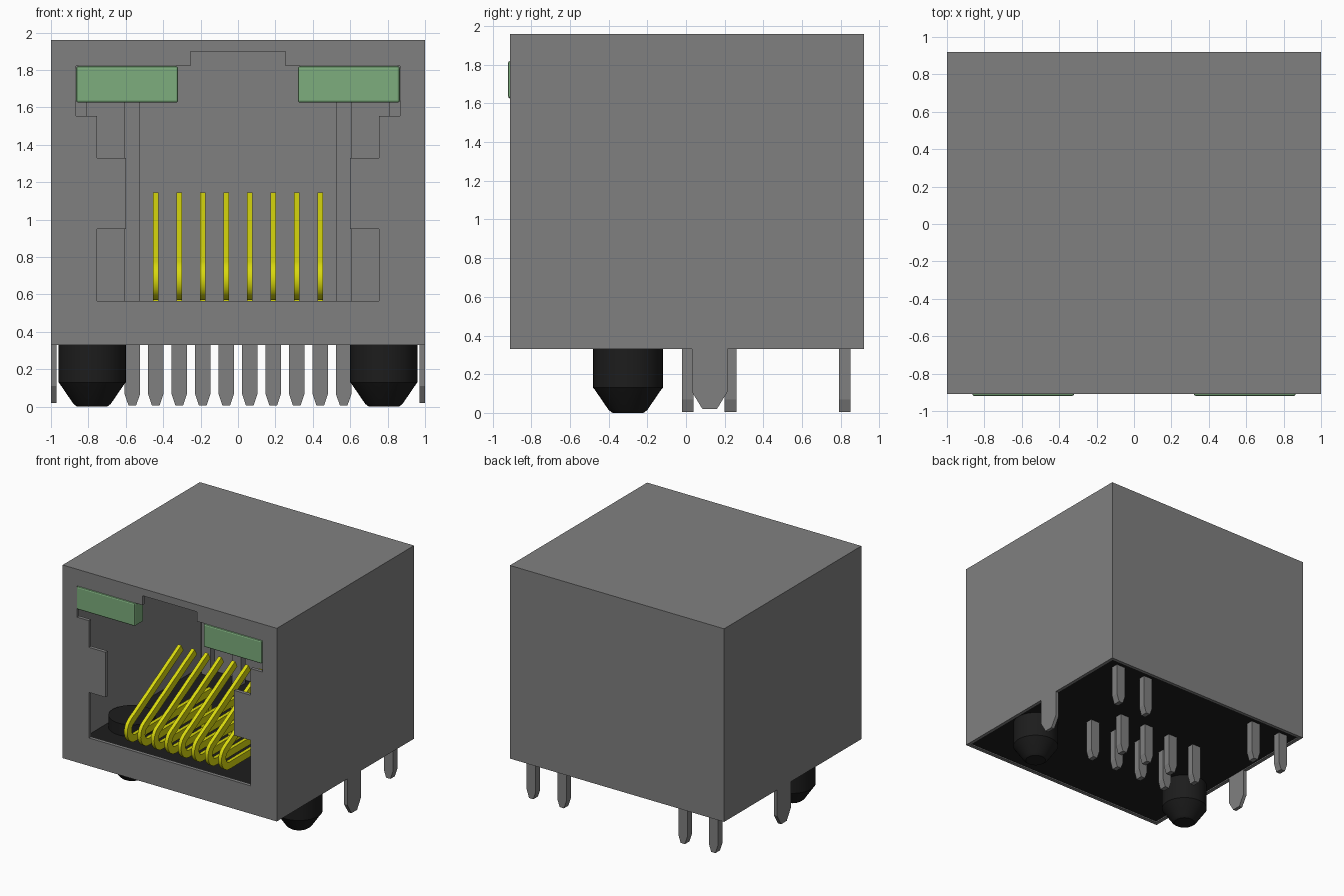
import bpy, bmesh, math

if "Cube" in bpy.data.objects:
    bpy.data.objects.remove(bpy.data.objects["Cube"], do_unlink=True)


def material(name, rgb):
    m = bpy.data.materials.new(name)
    m.use_nodes = True
    m.diffuse_color = (*rgb, 1)
    m.node_tree.nodes["Principled BSDF"].inputs["Base Color"].default_value = (*rgb, 1)
    return m


GREY = material("metal grey", (0.216, 0.216, 0.216))
BLACK = material("plastic black", (0.012, 0.012, 0.012))
YELLOW = material("contact yellow", (0.69, 0.69, 0.004))
GREEN = material("lamp green", (0.205, 0.42, 0.205))


def finish(name, bm, mat, smooth=False):
    bmesh.ops.recalc_face_normals(bm, faces=bm.faces)
    me = bpy.data.meshes.new(name)
    bm.to_mesh(me)
    bm.free()
    ob = bpy.data.objects.new(name, me)
    bpy.context.collection.objects.link(ob)
    me.materials.append(mat)
    bpy.ops.object.select_all(action="DESELECT")
    ob.select_set(True)
    bpy.context.view_layer.objects.active = ob
    if smooth:
        bpy.ops.object.shade_smooth_by_angle(angle=math.radians(35))
    return ob


def prism(name, pts, axis, lo, hi, mat, smooth=False):
    """Extrude an outline along x (points are y,z) or along y (points are x,z)."""
    bm = bmesh.new()
    vs = [bm.verts.new((lo, a, b) if axis == "x" else (a, lo, b)) for a, b in pts]
    face = bm.faces.new(vs)
    ext = bmesh.ops.extrude_face_region(bm, geom=[face])
    d = hi - lo
    bmesh.ops.translate(bm, verts=[v for v in ext["geom"] if isinstance(v, bmesh.types.BMVert)],
                        vec=(d, 0, 0) if axis == "x" else (0, d, 0))
    return finish(name, bm, mat, smooth)


def box(name, x, y, z, mat):
    return prism(name, [(x[0], z[0]), (x[1], z[0]), (x[1], z[1]), (x[0], z[1])],
                 "y", y[0], y[1], mat)


def apply_modifiers(ob):
    bpy.context.view_layer.objects.active = ob
    for m in list(ob.modifiers):
        bpy.ops.object.modifier_apply(modifier=m.name)


# Shield: thin box open underneath, with the stepped socket opening cut in front
T = 0.03
shield = box("shield", (-1, 1), (-0.91, 0.92), (0.33, 1.96), GREY)
hollow = box("hollow_cutter", (-1 + T, 1 - T), (-0.91 + T, 0.92 - T), (0.1, 1.96 - T), GREY)
half = [(0.755, 0.565), (0.755, 0.95), (0.6, 0.95), (0.6, 1.33), (0.755, 1.33),
        (0.755, 1.555), (0.867, 1.555), (0.867, 1.82), (0.255, 1.82), (0.255, 1.90)]
outline = half + [(-x, z) for x, z in reversed(half)]
opening = prism("opening_cutter", outline, "y", -1.1, -0.8, GREY)
for cutter in (hollow, opening):
    mod = shield.modifiers.new("cut", "BOOLEAN")
    mod.operation, mod.solver, mod.object = "DIFFERENCE", "EXACT", cutter
apply_modifiers(shield)
for cutter in (hollow, opening):
    bpy.data.objects.remove(cutter, do_unlink=True)

# Base plate closing the underside
box("base_plate", (-1 + T, 1 - T), (-0.91 + T, 0.92 - T), (0.34, 0.42), BLACK)


def pin(name, x, y, top):
    w = 0.042
    prism(name, [(x - w, top), (x - w, 0.07), (x - 0.02, 0.005), (x + 0.02, 0.005),
                 (x + w, 0.07), (x + w, top)], "y", y - 0.03, y + 0.03, GREY)


def contact(name, x, y_pin):
    """Spring contact: sloping strand, rounded front loop, flat return, drop to pin."""
    slope, r, h = math.radians(29), 0.08, 0.03
    cy, cz = -0.76, 0.68
    arc = [math.radians(119 + 151 * i / 12) for i in range(13)]

    def side(s):
        q = r + s * h
        run = 0.76
        a = (cy + q * math.cos(arc[0]) + run * math.cos(slope),
             cz + q * math.sin(arc[0]) + run * math.sin(slope))
        pts = [a] + [(cy + q * math.cos(t), cz + q * math.sin(t)) for t in arc]
        return pts + [(y_pin - s * h, cz - q), (y_pin - s * h, 0.38)]

    # The drop bends opposite to the loop, so the outer side meets the near edge
    prism(name, side(1) + side(-1)[::-1], "x", x - 0.015, x + 0.015, YELLOW, True)


# Eight signal contacts with staggered solder pins
for i in range(8):
    x = -0.44 + 0.88 * i / 7
    y = 0.23 if i % 2 == 0 else 0.01
    pin(f"signal_pin_{i + 1}", x, y, 0.40)
    contact(f"contact_{i + 1}", x, y)

for s, side_name in ((1, "left"), (-1, "right")):
    # Indicator lamp with softened edges
    lamp = box(side_name + "_lamp", sorted((s * 0.32, s * 0.865)), (-0.92, -0.80),
               (1.625, 1.82), GREEN)
    bev = lamp.modifiers.new("bevel", "BEVEL")
    bev.width, bev.segments = 0.012, 2
    apply_modifiers(lamp)

    # Lamp leads: up the rear wall and forward to the lamp
    for n, x in enumerate((0.565, 0.85), 1):
        pin(f"{side_name}_lamp_pin_{n}", s * x, 0.82, 1.75)
        box(f"{side_name}_lamp_lead_{n}", (s * x - 0.042, s * x + 0.042),
            (-0.81, 0.80), (1.69, 1.75), GREY)

    # Grounding tab at the side of the shield
    lo, hi = sorted((s * 1.0, s * (1 - T)))
    prism(side_name + "_ground_tab",
          [(0.03, 0.40), (0.03, 0.11), (0.085, 0.02), (0.16, 0.02), (0.215, 0.11),
           (0.215, 0.40)], "x", lo, hi, GREY)

    # Locating peg, revolved from its profile
    bm = bmesh.new()
    prof = [(0, 0.0), (0.08, 0.0), (0.10, 0.015), (0.175, 0.125), (0.18, 0.13),
            (0.18, 0.52), (0, 0.52)]
    vs = [bm.verts.new((r, 0, z)) for r, z in prof]
    es = [bm.edges.new(p) for p in zip(vs, vs[1:])]
    bmesh.ops.spin(bm, geom=vs + es, cent=(0, 0, 0), axis=(0, 0, 1),
                   angle=2 * math.pi, steps=40)
    bmesh.ops.remove_doubles(bm, verts=bm.verts, dist=0.0005)
    peg = finish(side_name + "_locating_peg", bm, BLACK, True)
    peg.location = (s * 0.78, -0.30, 0)
